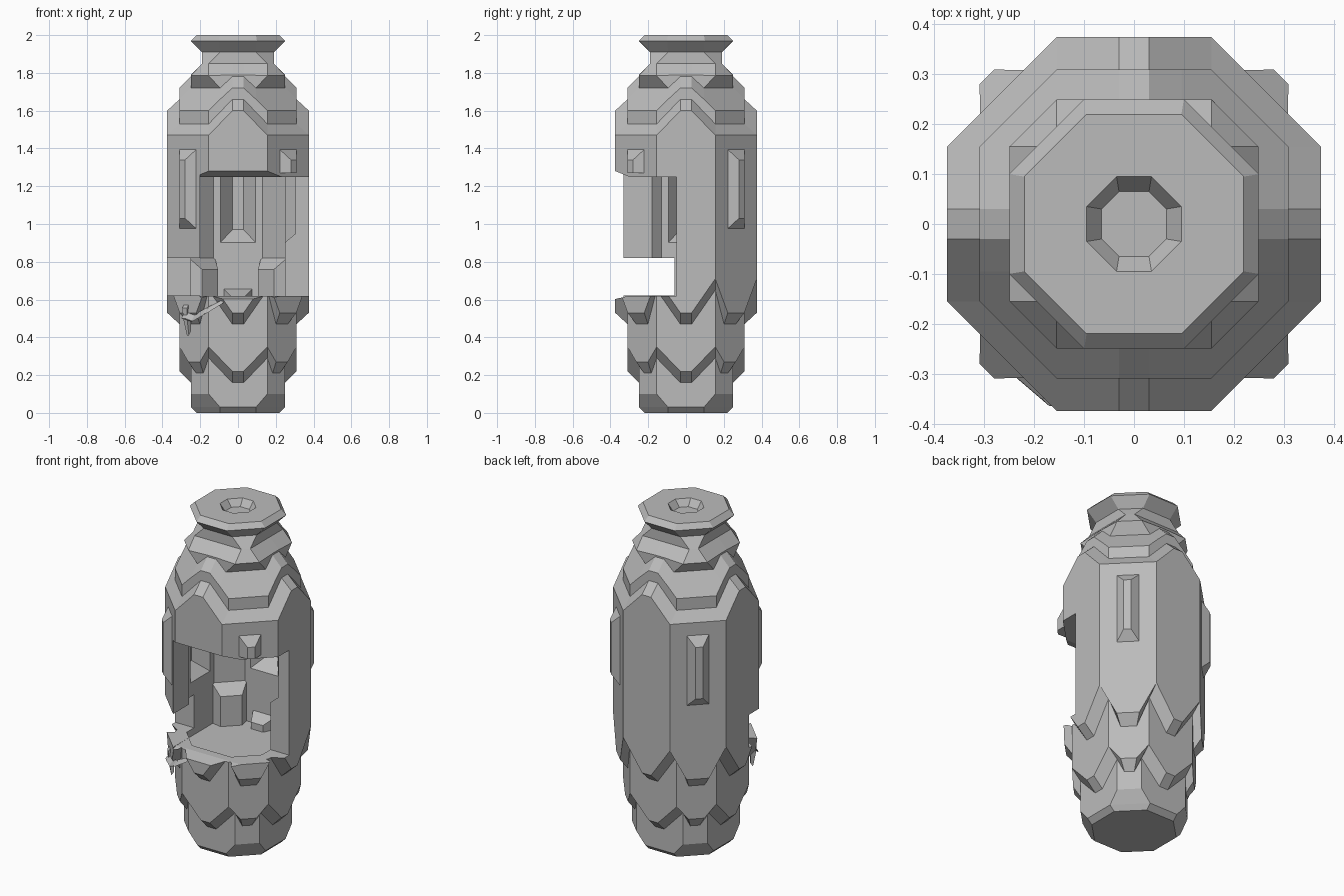
import bpy, bmesh, math
from mathutils import Vector, Matrix

cube = bpy.data.objects.get("Cube")
if cube:
    bpy.data.objects.remove(cube, do_unlink=True)

grey = bpy.data.materials.new("stone_grey")
grey.use_nodes = True
tone = (0.5, 0.5, 0.5, 1)
grey.diffuse_color = tone
grey.node_tree.nodes["Principled BSDF"].inputs["Base Color"].default_value = tone


def loft(name, rings):
    """Bridge equal point rings, close both ends, make a flat grey object."""
    bm = bmesh.new()
    loops = [[bm.verts.new(p) for p in ring] for ring in rings]
    n = len(loops[0])
    for low, high in zip(loops, loops[1:]):
        for i in range(n):
            j = (i + 1) % n
            bm.faces.new((low[i], low[j], high[j], high[i]))
    bm.faces.new(loops[0][::-1])
    bm.faces.new(loops[-1])
    bmesh.ops.recalc_face_normals(bm, faces=bm.faces[:])
    mesh = bpy.data.meshes.new(name)
    bm.to_mesh(mesh)
    bm.free()
    mesh.materials.append(grey)
    obj = bpy.data.objects.new(name, mesh)
    bpy.context.collection.objects.link(obj)
    return obj


def octagon(radius, half, z_mid, z_corner, z_diag=None):
    """Octagon whose main sides and diagonals can dip to chevrons."""
    mid = min(0.03, half / 2)
    if z_diag is None:
        z_diag = z_corner
    start, end = Vector((radius, half, z_diag)), Vector((half, radius, z_diag))
    points = [Vector((radius, -half, z_corner)), Vector((radius, -mid, z_mid)),
              Vector((radius, mid, z_mid)), Vector((radius, half, z_corner)),
              start.lerp(end, 0.3), start.lerp(end, 0.7)]
    turns = [Matrix.Rotation(k * math.pi / 2, 3, 'Z') for k in range(4)]
    return [turn @ p for turn in turns for p in points]


def stud(name, degrees, base, face):
    """Tapered block on a wall; base and face are (radius, half width, low, high)."""
    turn = Matrix.Rotation(math.radians(degrees), 3, 'Z')
    rings = []
    for r, w, low, high in (base, face):
        corners = ((-w, low), (w, low), (w, high), (-w, high))
        rings.append([turn @ Vector((r, t, z)) for t, z in corners])
    return loft(name, rings)


def slot(name, left, right, rows):
    """Block running along y through (y, low, high) rows."""
    return loft(name, [[(left, y, low), (right, y, low), (right, y, high), (left, y, high)]
                       for y, low, high in rows])


def shard(name, points, widths):
    """Bent square strip along a few points."""
    rings = []
    for (x, y, z), w in zip(points, widths):
        rings.append([(x - w, y, z - w), (x, y - w, z - w), (x + w, y, z + w), (x, y + w, z + w)])
    return loft(name, rings)


# Shell: base, two stepped collars with chevrons, shoulder, neck, flared cap, socket
profile = [
    (0.22, 0.095, 0, 0), (0.25, 0.095, 0.03, 0.03), (0.25, 0.155, 0.10, 0.10),
    (0.25, 0.155, 0.16, 0.29, 0.21), (0.31, 0.155, 0.22, 0.35, 0.27),
    (0.31, 0.155, 0.47, 0.65, 0.47), (0.375, 0.155, 0.53, 0.71, 0.53),
    (0.375, 0.155, 1.60, 1.47), (0.31, 0.155, 1.66, 1.53),
    (0.31, 0.155, 1.67, 1.60), (0.31, 0.095, 1.72, 1.66),
    (0.25, 0.095, 1.78, 1.72), (0.25, 0.155, 1.79, 1.785),
    (0.19, 0.155, 1.85, 1.85), (0.19, 0.095, 1.91, 1.91),
    (0.25, 0.1, 1.97, 1.97), (0.22, 0.095, 2, 2),
    (0.095, 0.035, 2, 2), (0.065, 0.03, 1.96, 1.96)]
shell = loft("shell", [octagon(*ring) for ring in profile])

# Hollow chamber, wall grooves and the broken front opening
cutters = [
    loft("chamber_cutter", [octagon(0.25, 0.13, z, z) for z in (0.58, 1.36)]),
    slot("opening_cutter", -0.2, 1, [(-0.4, 0.597, 1.29), (-0.3, 0.62, 1.25), (-0.05, 0.62, 1.25)]),
    slot("side_gap_cutter", -1, 0, [(-1, 0.621, 0.82), (-0.06, 0.621, 0.82)])]
for angle in (0, 90, 180):
    cutters.append(stud("groove_cutter", angle, (0.24, 0.1, 0.895, 1.34), (0.33, 0.03, 0.97, 1.34)))
for cutter in cutters:
    cutter.hide_render = True
    mod = shell.modifiers.new("cut", 'BOOLEAN')
    mod.operation = 'DIFFERENCE'
    mod.solver = 'EXACT'
    mod.object = cutter
bpy.context.view_layer.update()
evaluated = shell.evaluated_get(bpy.context.evaluated_depsgraph_get())
cut_mesh = bpy.data.meshes.new_from_object(evaluated)
shell.modifiers.clear()
shell.data = cut_mesh
for cutter in cutters:
    bpy.data.objects.remove(cutter, do_unlink=True)

# Outer ridges on the diagonal walls, one broken off by the opening
for angle in (45, 135, 225):
    stud("outer_ridge", angle, (0.37, 0.066, 0.97, 1.40), (0.417, 0.021, 1.03, 1.34))
stud("broken_ridge", 315, (0.37, 0.066, 1.27, 1.40), (0.417, 0.021, 1.27, 1.34))

# Blocks on the chamber floor
for angle in (45, 135):
    stud("floor_block", angle, (0.29, 0.11, 0.57, 0.84), (0.21, 0.06, 0.57, 0.76))
stud("floor_step", 90, (0.26, 0.08, 0.57, 0.66), (0.18, 0.04, 0.57, 0.62))

# Bent fragments on the damaged rim
shard("bent_strip", [(-0.28, -0.26, 0.52), (-0.24, -0.29, 0.50),
                     (-0.17, -0.35, 0.54), (-0.08, -0.36, 0.59)],
      [0.02, 0.015, 0.015, 0.01])
shard("hanging_spike", [(-0.27, -0.25, 0.58), (-0.27, -0.25, 0.52), (-0.26, -0.25, 0.42)],
      [0.025, 0.02, 0.01])
